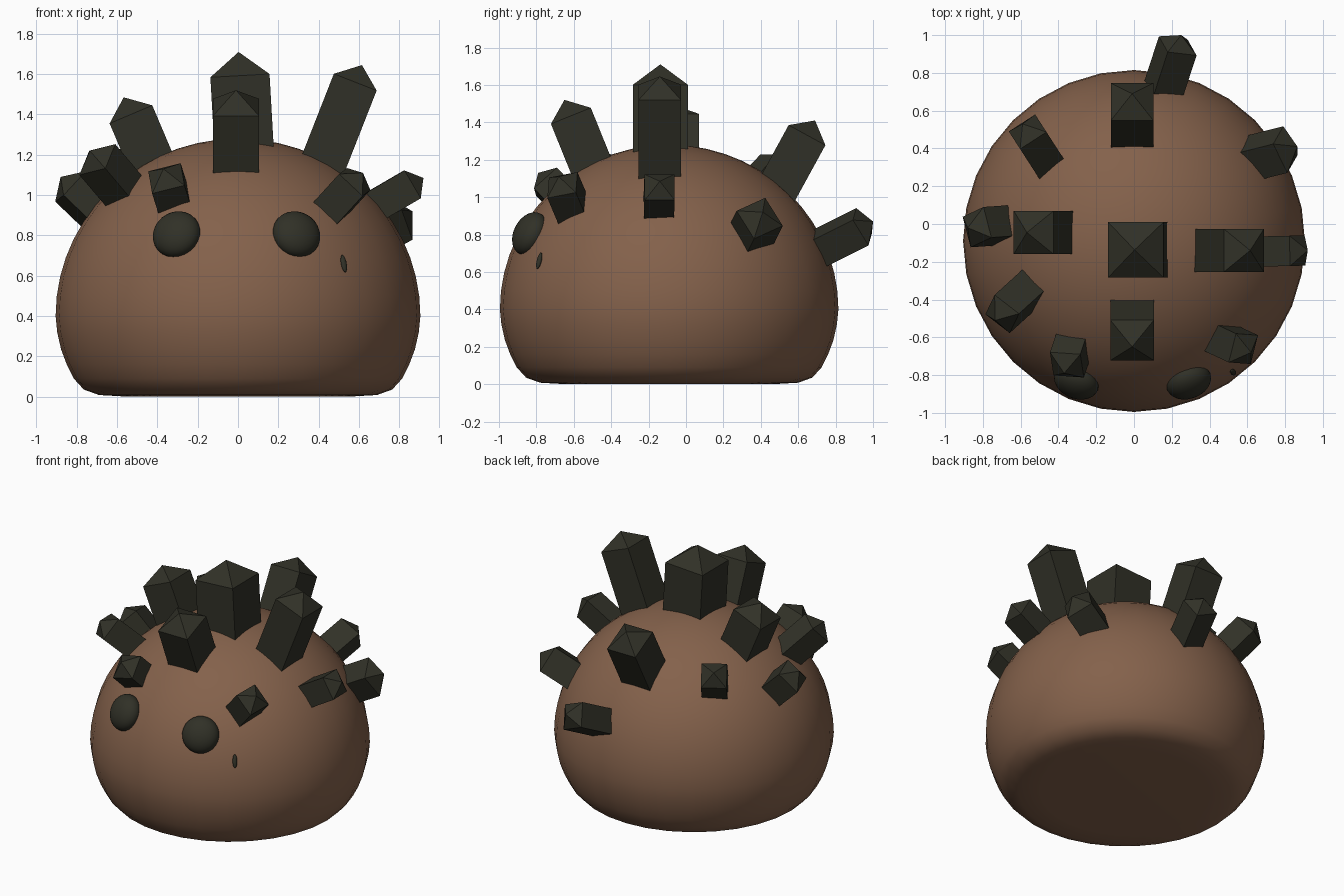
import bpy, bmesh, math
from mathutils import Vector, Matrix

if "Cube" in bpy.data.objects:
    bpy.data.objects.remove(bpy.data.objects["Cube"])


def material(name, color):
    m = bpy.data.materials.new(name)
    m.diffuse_color = (*color, 1)
    m.use_nodes = True
    m.node_tree.nodes["Principled BSDF"].inputs["Base Color"].default_value = m.diffuse_color
    return m


BROWN = material("warm_brown", (0.23, 0.12, 0.07))
DARK = material("dark_stone", (0.03, 0.03, 0.02))
CENTER_Y = -0.09


def add_object(name, bm, mat, smooth=False):
    bmesh.ops.recalc_face_normals(bm, faces=bm.faces)
    for f in bm.faces:
        f.smooth = smooth
    me = bpy.data.meshes.new(name)
    bm.to_mesh(me)
    bm.free()
    me.materials.append(mat)
    ob = bpy.data.objects.new(name, me)
    bpy.context.collection.objects.link(ob)
    return ob


def frame(axis, roll=0.0):
    """Rotation whose z is the axis and whose y is horizontal."""
    w = Vector(axis).normalized()
    v = Vector((0, 0, 1)).cross(w).normalized()
    u = v.cross(w)
    rot = Matrix((u, v, w)).transposed()
    return rot @ Matrix.Rotation(math.radians(roll), 3, 'Z')


def crystal(name, tip, axis, half, length, roll=0.0):
    """Square prism with a pyramid point, sunk into the body."""
    bm = bmesh.new()
    rings = []
    for z in (-length, -0.8 * half):
        rings.append([bm.verts.new((x * half, y * half, z))
                      for x, y in ((-1, -1), (1, -1), (1, 1), (-1, 1))])
    apex = bm.verts.new((0, 0, 0))
    bm.faces.new(rings[0])
    for i in range(4):
        j = (i + 1) % 4
        bm.faces.new((rings[0][i], rings[0][j], rings[1][j], rings[1][i]))
        bm.faces.new((rings[1][i], rings[1][j], apex))
    bm.transform(Matrix.Translation(tip) @ frame(axis, roll).to_4x4())
    add_object(name, bm, DARK)


def ellipsoid(name, loc, axis, radii):
    bm = bmesh.new()
    bmesh.ops.create_uvsphere(bm, u_segments=24, v_segments=16, radius=1)
    bm.transform(Matrix.Translation(loc) @ frame(axis).to_4x4()
                 @ Matrix.Diagonal((*radii, 1)))
    add_object(name, bm, DARK, True)


# Body: dome profile with a rounded foot, turned around z
profile = [(0, 0), (0.55, 0.0), (0.69, 0.008), (0.765, 0.035), (0.815, 0.09),
           (0.85, 0.16), (0.878, 0.235), (0.897, 0.32)]
for k in range(15):
    a = math.radians(90 * k / 14)
    profile.append((0.905 * math.cos(a) if k < 14 else 0, 0.4 + 0.88 * math.sin(a)))
bm = bmesh.new()
verts = [bm.verts.new((r, 0, z)) for r, z in profile]
edges = [bm.edges.new(p) for p in zip(verts, verts[1:])]
bmesh.ops.spin(bm, geom=verts + edges, cent=(0, 0, 0), axis=(0, 0, 1),
               angle=math.tau, steps=32, use_merge=False)
bmesh.ops.remove_doubles(bm, verts=bm.verts, dist=0.0005)
bm.transform(Matrix.Translation((0, CENTER_Y, 0)))
add_object("body", bm, BROWN, True)

# Large crystals on the crown
crystal("top_crystal", (0.003, -0.137, 1.71), (-0.057, 0, 1), 0.147, 0.75)
crystal("right_tall_crystal", (0.615, -0.14, 1.645), (0.365, 0, 0.93), 0.114, 0.75)
crystal("front_crystal", (-0.01, -0.65, 1.52), (0, -0.375, 0.927), 0.115, 0.6)
crystal("back_crystal", (-0.01, 0.69, 1.41), (0, 0.48, 0.877), 0.112, 0.6)
crystal("left_crystal", (-0.567, -0.045, 1.485), (-0.39, 0, 0.92), 0.115, 0.6)

# Small crystals around the shoulders
crystal("back_low_crystal", (0.25, 1.0, 0.87), (0.28, 0.86, 0.43), 0.083, 0.5, 25)
crystal("back_right_crystal", (0.865, 0.41, 0.92), (0.87, 0.22, 0.45), 0.092, 0.42, 25)
crystal("right_low_crystal", (0.92, -0.14, 1.085), (0.86, 0.02, 0.5), 0.08, 0.45)
crystal("back_left_crystal", (-0.59, 0.53, 1.21), (-0.4, 0.62, 0.66), 0.083, 0.42)
crystal("front_left_crystal", (-0.735, -0.51, 1.22), (-0.55, -0.5, 0.65), 0.083, 0.45, 15)
crystal("brow_left_crystal", (-0.37, -0.79, 1.13), (-0.22, -0.66, 0.7), 0.083, 0.42, 20)
crystal("front_right_crystal", (0.62, -0.68, 1.11), (0.6, -0.28, 0.66), 0.08, 0.45, 15)
crystal("left_low_crystal", (-0.88, -0.02, 1.09), (-0.72, -0.05, 0.69), 0.085, 0.4, 15)

# Eyes: flattened balls lying on the surface
for side, x in (("left", -0.305), ("right", 0.29)):
    ellipsoid(side + "_eye", (x, -0.835, 0.805), (x, -0.75, 0.4), (0.122, 0.122, 0.08))

# Small sliver showing beside the right eye
ellipsoid("cheek_chip", (0.525, -0.785, 0.66), (0.525, -0.695, 0.26), (0.045, 0.015, 0.012))
